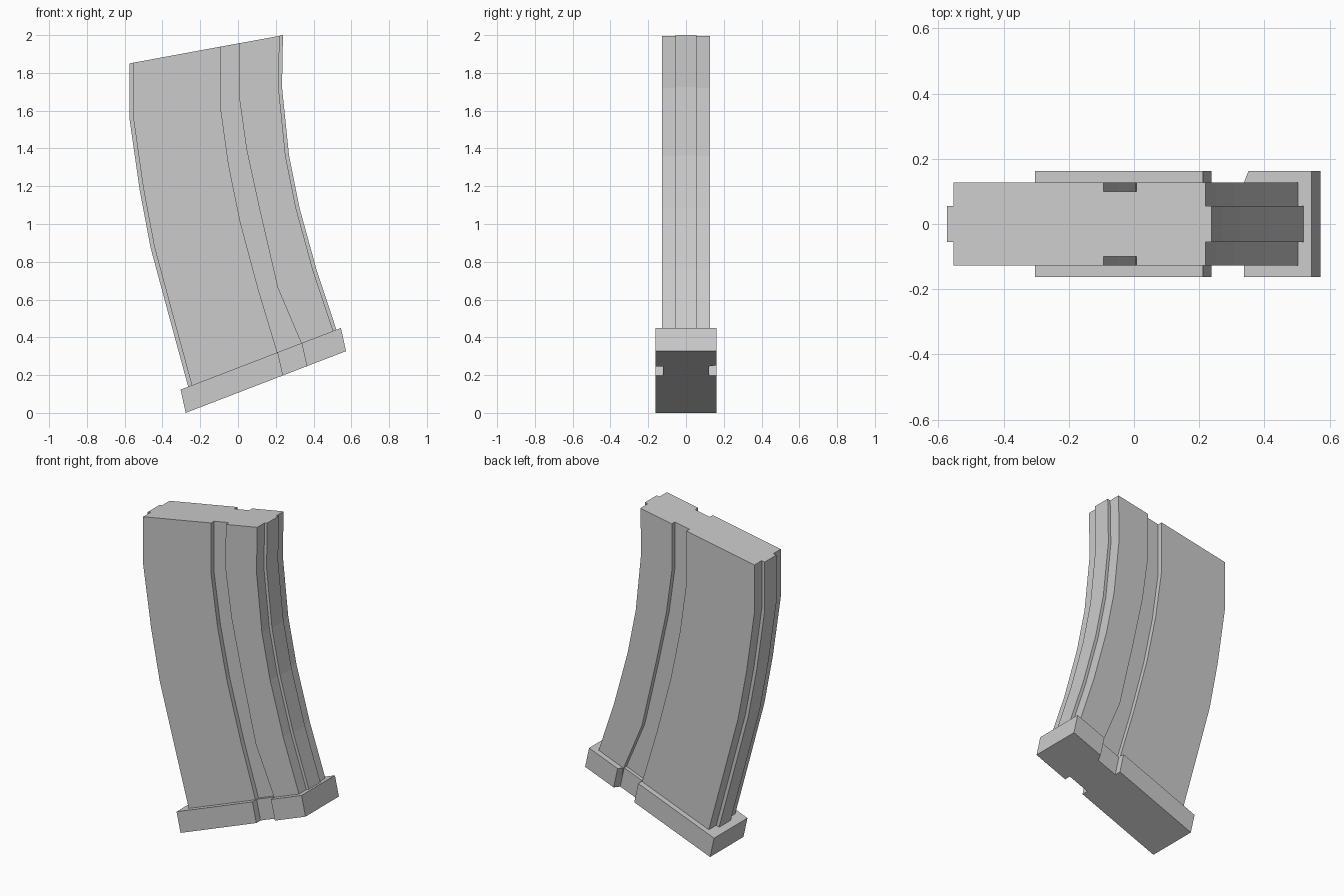
import bpy, bmesh

if "Cube" in bpy.data.objects:
    bpy.data.objects.remove(bpy.data.objects["Cube"])


def loft(name, rings):
    """Skin a stack of matching closed rings and cap both ends."""
    bm = bmesh.new()
    loops = [[bm.verts.new(p) for p in ring] for ring in rings]
    n = len(loops[0])
    for a, b in zip(loops, loops[1:]):
        for i in range(n):
            j = (i + 1) % n
            bm.faces.new((a[i], a[j], b[j], b[i]))
    bm.faces.new(loops[0])
    bm.faces.new(loops[-1])
    bmesh.ops.recalc_face_normals(bm, faces=bm.faces)
    mesh = bpy.data.meshes.new(name)
    bm.to_mesh(mesh)
    bm.free()
    obj = bpy.data.objects.new(name, mesh)
    bpy.context.collection.objects.link(obj)
    return obj


# Curved body: four guide lines (x, z) seen from the front, top to bottom
back = [(-.574, 1.85), (-.574, 1.555), (-.521, 1.183), (-.463, .875), (-.37, .53), (-.265, .143)]
groove_l = [(-.093, 1.939), (-.093, 1.625), (-.05, 1.316), (.013, 1.008), (.108, .653), (.209, .318)]
groove_r = [(.007, 1.957), (.005, 1.68), (.045, 1.395), (.114, 1.077), (.21, .663), (.336, .366)]
front = [(.238, 2.0), (.233, 1.724), (.27, 1.363), (.325, 1.088), (.415, .76), (.521, .44)]

SIDE, RIB, FLOOR = .128, .056, .099


def section(l, gl, gr, r, sink=0):
    l2, r2 = (l[0] + .02, l[1] + .004), (r[0] - .018, r[1] - .004)
    half = [(l, RIB), (l2, RIB), (l2, SIDE), (gl, SIDE), (gl, FLOOR),
            (gr, FLOOR), (gr, SIDE), (r2, SIDE), (r2, RIB), (r, RIB)]
    ring = [(p, -y) for p, y in half] + [(p, y) for p, y in reversed(half)]
    return [(p[0] + sink * .25, y, p[1] - sink) for p, y in ring]


stations = list(zip(back, groove_l, groove_r, front))
rings = [section(*s) for s in stations]
rings.append(section(*stations[-1], sink=.04))  # tucked into the base
loft("magazine_body", rings)

# Slanted base plate: plan outline with a notch on each side
W, NOTCH = .162, .121
plan = [(-.304, -W), (.211, -W), (.211, -NOTCH), (.337, -NOTCH), (.337, -W), (.545, -W),
        (.545, W), (.351, W), (.335, NOTCH), (.211, NOTCH), (.211, W), (-.304, W)]
top = [(x, y, .123 + (x + .304) * .385) for x, y in plan]
bottom = [(x + .027, y, z - .123) for x, y, z in top]
loft("base_plate", [top, bottom])
